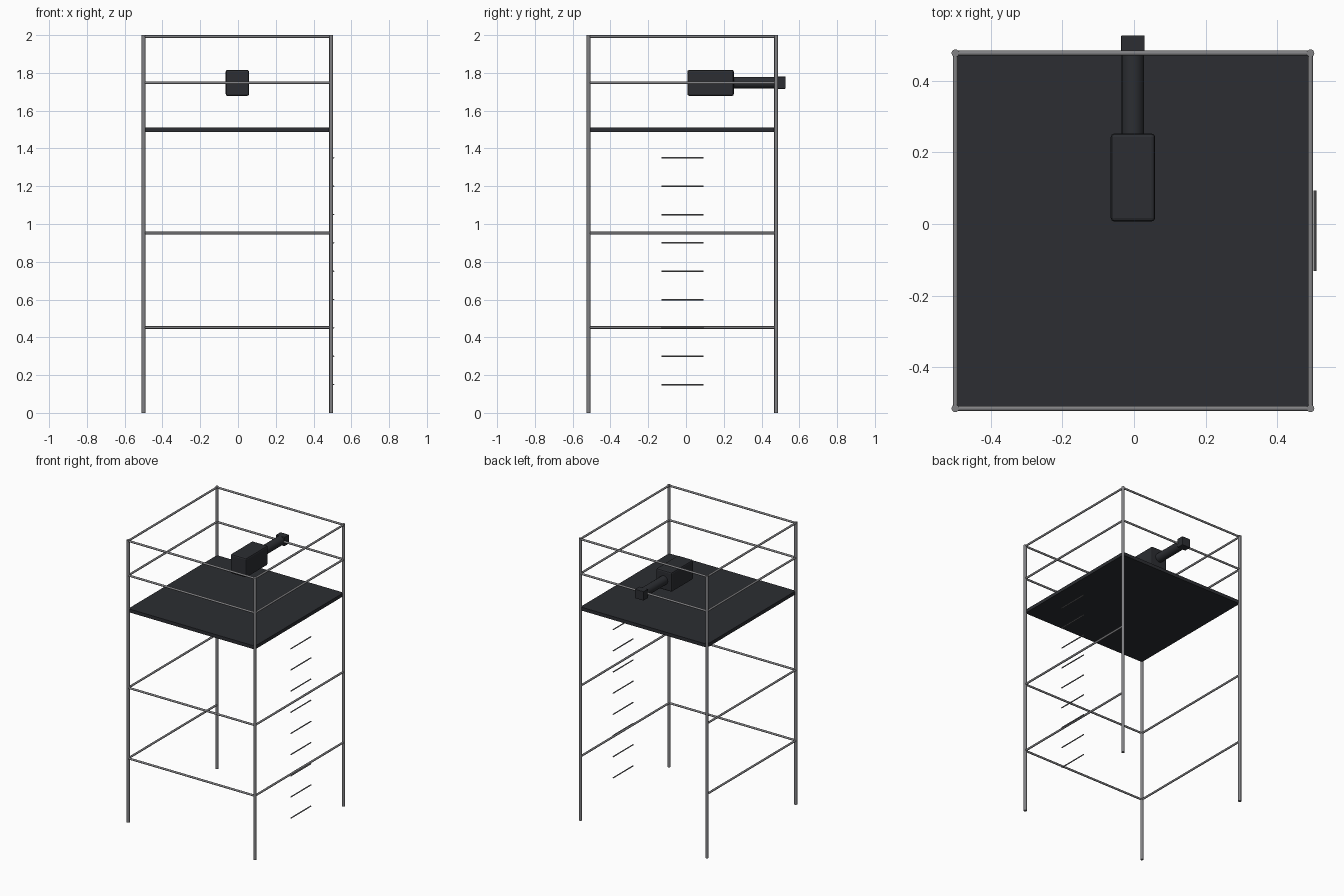
import bpy
from mathutils import Vector

if "Cube" in bpy.data.objects:
    bpy.data.objects.remove(bpy.data.objects["Cube"])

CX, CY, H = -0.003, -0.019, 0.4965   # frame centre and half spacing of posts


def material(name, rgb):
    m = bpy.data.materials.new(name)
    m.diffuse_color = (*rgb, 1)
    m.use_nodes = True
    m.node_tree.nodes["Principled BSDF"].inputs["Base Color"].default_value = m.diffuse_color
    return m


metal = material("metal", (0.22, 0.22, 0.23))
dark = material("dark", (0.025, 0.027, 0.032))


def pipe(name, a, b, r, mat=metal, sides=16):
    a, b = Vector(a), Vector(b)
    bpy.ops.mesh.primitive_cylinder_add(vertices=sides, radius=r, depth=(b - a).length,
                                        location=(a + b) / 2)
    o = bpy.context.object
    o.rotation_euler = (b - a).to_track_quat('Z', 'Y').to_euler()
    o.name = name
    o.data.materials.append(mat)
    bpy.ops.object.shade_smooth_by_angle()
    return o


def box(name, loc, size, bevel=0.0):
    bpy.ops.mesh.primitive_cube_add(size=1, location=loc)
    o = bpy.context.object
    o.name = name
    o.scale = size
    bpy.ops.object.transform_apply(location=False, rotation=False, scale=True)
    if bevel:
        m = o.modifiers.new("bevel", 'BEVEL')
        m.width, m.segments = bevel, 2
    o.data.materials.append(dark)
    return o


# Corner posts
corners = {"front_left": (CX - H, CY - H), "front_right": (CX + H, CY - H),
           "back_right": (CX + H, CY + H), "back_left": (CX - H, CY + H)}
for name, (x, y) in corners.items():
    pipe(name + "_post", (x, y, 0), (x, y, 2.0), 0.0105)

# Rails: guard rails on all sides, lower braces leave the back open
sides = {"front": ("front_left", "front_right"), "right": ("front_right", "back_right"),
         "left": ("back_left", "front_left"), "back": ("back_right", "back_left")}
for z, label in ((1.9925, "top_rail"), (1.748, "mid_rail"),
                 (0.952, "upper_brace"), (0.452, "lower_brace")):
    for side, (a, b) in sides.items():
        if side == "back" and z < 1.5:
            continue
        pipe(f"{side}_{label}", (*corners[a], z), (*corners[b], z), 0.007)

# Platform deck
box("platform", (CX, CY, 1.5), (2 * H, 2 * H, 0.024))

# Ladder rungs on the right side
for i in range(1, 10):
    pipe(f"rung_{i}", (0.506, CY - 0.112, 0.15 * i), (0.506, CY + 0.112, 0.15 * i), 0.004, sides=8)

# Camera body, lens and square hood
box("camera_body", (CX, 0.13, 1.747), (0.124, 0.246, 0.138), 0.01)
pipe("camera_lens", (CX, 0.24, 1.748), (CX, 0.51, 1.748), 0.0315, dark, 24)
box("lens_hood", (CX, 0.502, 1.748), (0.066, 0.05, 0.064), 0.002)
